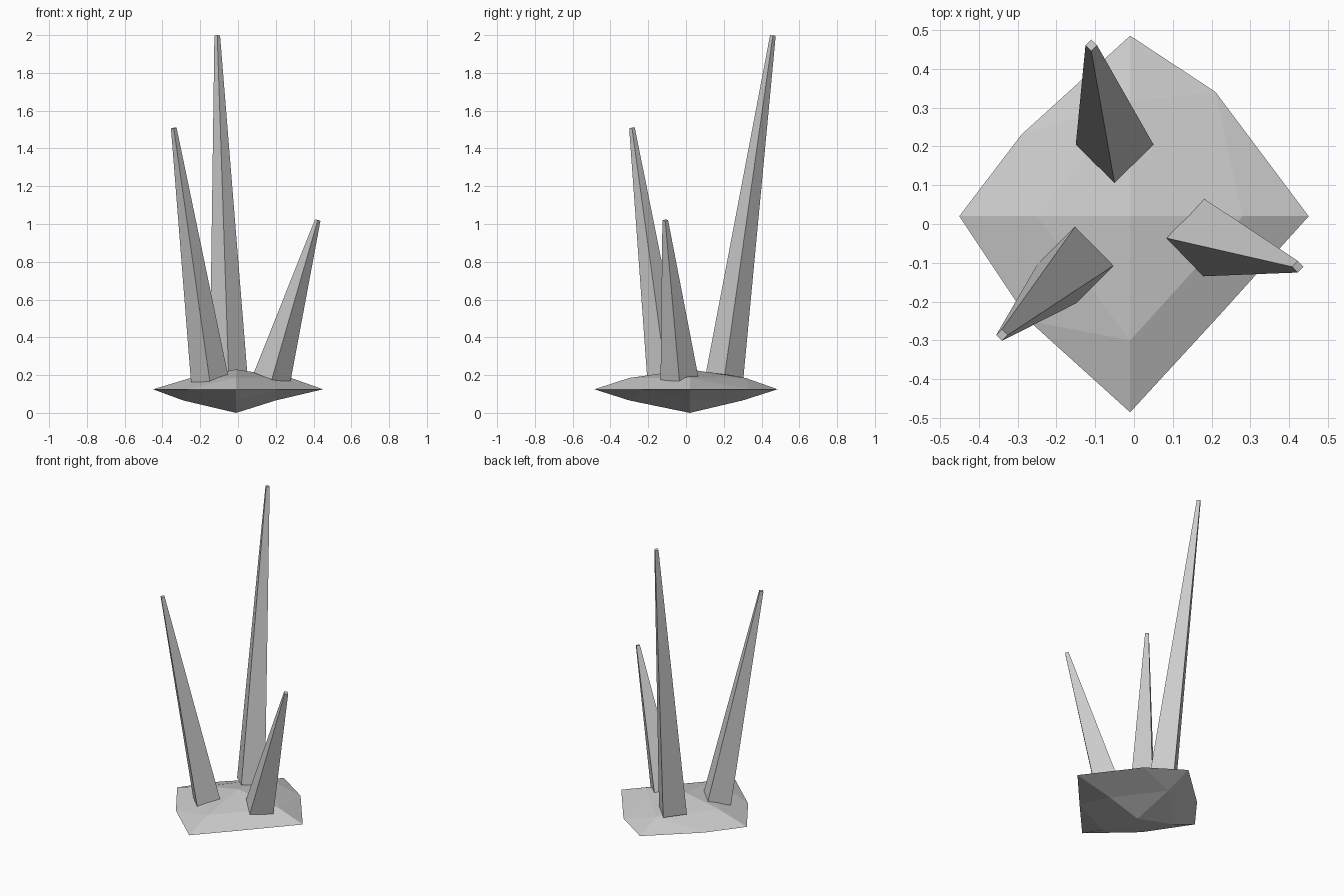
import bpy, bmesh
from mathutils import Vector

if "Cube" in bpy.data.objects:
    bpy.data.objects.remove(bpy.data.objects["Cube"])

def make_object(name, bm):
    bmesh.ops.recalc_face_normals(bm, faces=bm.faces)
    mesh = bpy.data.meshes.new(name)
    bm.to_mesh(mesh)
    bm.free()
    bpy.context.collection.objects.link(bpy.data.objects.new(name, mesh))

# Rock base: octahedron with each edge split at a slightly jittered point
MID = 0.125
corners = [(0.45, 0.02), (-0.01, 0.485), (-0.45, 0.02), (-0.01, -0.485)]
edge_mids = [(0.21, 0.34), (-0.29, 0.23), (-0.27, -0.25), (0.22, -0.235)]
upper = [(0.28, 0.02), (-0.01, 0.315), (-0.25, 0.02), (-0.01, -0.3)]
lower = [(0.2, 0.02), (-0.01, 0.3), (-0.29, 0.02), (-0.01, -0.3)]

bm = bmesh.new()
def ring(points, z):
    return [bm.verts.new((x, y, z)) for x, y in points]
C, E = ring(corners, MID), ring(edge_mids, MID)
for points, z, pole_z in ((upper, 0.185, 0.23), (lower, 0.066, 0.0)):
    M = ring(points, z)
    pole = bm.verts.new((-0.01, 0.02, pole_z))
    for i in range(4):
        j = (i + 1) % 4
        for tri in ((C[i], E[i], M[i]), (E[i], C[j], M[j]),
                    (E[i], M[j], M[i]), (M[i], M[j], pole)):
            bm.faces.new(tri)
make_object("rock_base", bm)

# Shards: leaning four-sided tapered spikes
def shard(name, foot, tip, r_foot=0.1, r_tip=0.015):
    foot, tip = Vector(foot), Vector(tip)
    turn = Vector((0, 0, 1)).rotation_difference(tip - foot)
    bm = bmesh.new()
    rings = []
    for centre, r in ((foot, r_foot), (tip, r_tip)):
        rings.append([bm.verts.new(centre + turn @ Vector((x * r, y * r, 0)))
                      for x, y in ((1, 0), (0, 1), (-1, 0), (0, -1))])
    a, b = rings
    bm.faces.new(a)
    bm.faces.new(b)
    for i in range(4):
        j = (i + 1) % 4
        bm.faces.new((a[i], a[j], b[j], b[i]))
    make_object(name, bm)

shard("tall_shard", (-0.05, 0.205, 0.2), (-0.11, 0.46, 1.998))
shard("middle_shard", (-0.15, -0.105, 0.178), (-0.34, -0.286, 1.508))
shard("short_shard", (0.18, -0.035, 0.185), (0.422, -0.11, 1.02))
